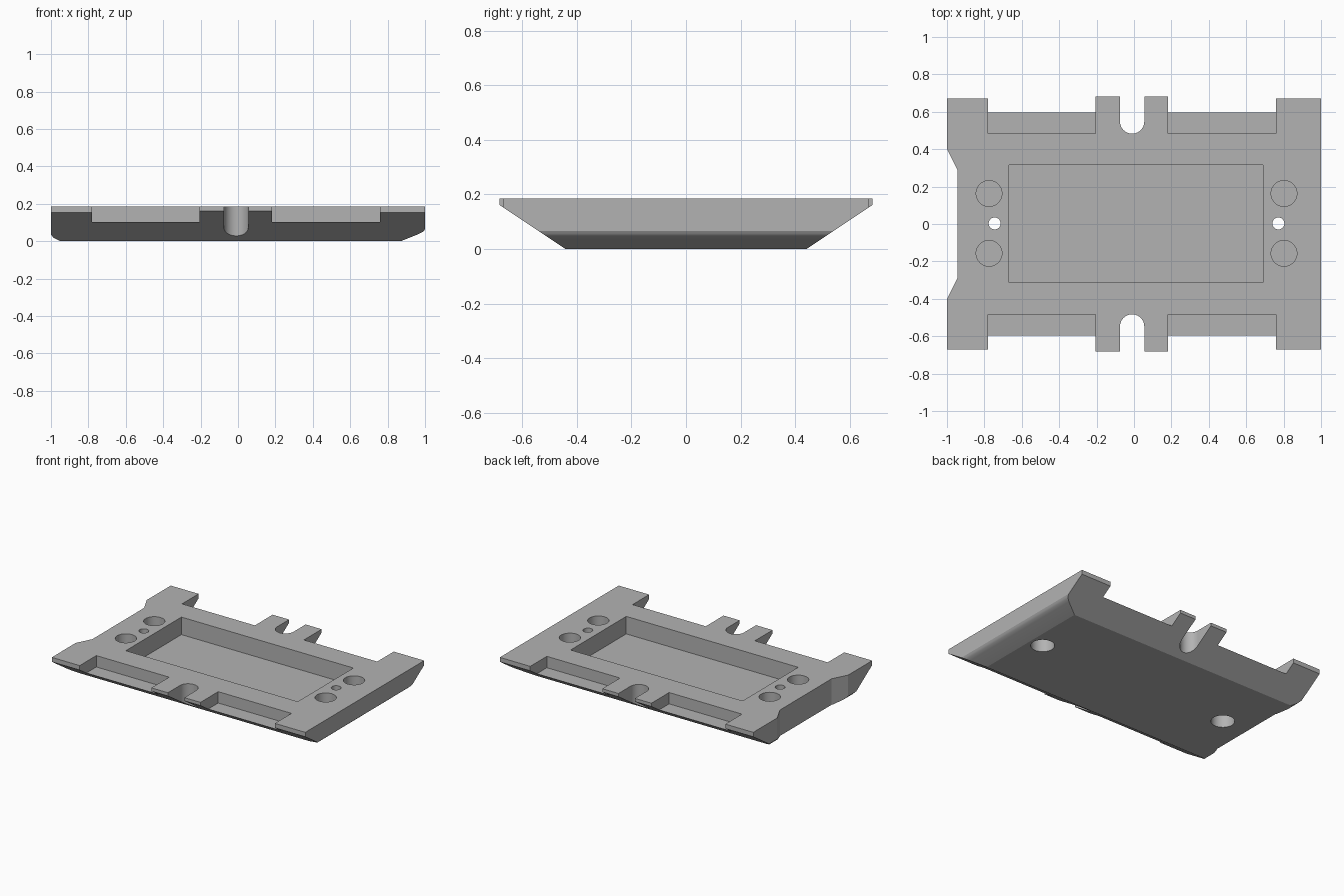
import bpy
import bmesh
from math import radians
from mathutils import Matrix, Vector

default = bpy.data.objects.get("Cube")
if default:
    bpy.data.objects.remove(default, do_unlink=True)

TOP = 0.185
helpers = []


def add_object(name, bm):
    bmesh.ops.recalc_face_normals(bm, faces=bm.faces)
    mesh = bpy.data.meshes.new(name)
    bm.to_mesh(mesh)
    bm.free()
    obj = bpy.data.objects.new(name, mesh)
    bpy.context.scene.collection.objects.link(obj)
    return obj


def prism(name, points, direction):
    """Extrude a closed 3D outline along a direction."""
    bm = bmesh.new()
    face = bm.faces.new([bm.verts.new(p) for p in points])
    moved = bmesh.ops.extrude_face_region(bm, geom=[face])["geom"]
    verts = [v for v in moved if isinstance(v, bmesh.types.BMVert)]
    bmesh.ops.translate(bm, verts=verts, vec=Vector(direction))
    return add_object(name, bm)


def box(name, x0, x1, y0, y1, z0, z1):
    return prism(name, [(x0, y0, z0), (x1, y0, z0), (x1, y1, z0), (x0, y1, z0)],
                 (0, 0, z1 - z0))


def cylinder(name, x, y, radius, z0, z1):
    bm = bmesh.new()
    bmesh.ops.create_cone(bm, cap_ends=True, segments=48, radius1=radius,
                          radius2=radius, depth=z1 - z0,
                          matrix=Matrix.Translation((x, y, (z0 + z1) / 2)))
    return add_object(name, bm)


def combine(cutter, operation="DIFFERENCE"):
    mod = plate.modifiers.new(cutter.name, "BOOLEAN")
    mod.operation = operation
    mod.solver = "EXACT"
    mod.object = cutter
    cutter.hide_render = True
    helpers.append(cutter)


# Plate outline: corner tabs, centre prongs and the notched left end
half = [(-0.945, 0.292), (-1, 0.4), (-1, 0.67), (-0.78, 0.67), (-0.78, 0.64),
        (-0.205, 0.64), (-0.205, 0.683), (0.182, 0.683), (0.182, 0.64),
        (0.76, 0.64), (0.76, 0.67), (1, 0.67)]
outline = half + [(x, -y) for x, y in reversed(half)]
plate = prism("mounting_plate", [(x, y, 0) for x, y in outline], (0, 0, TOP))

# Sloped undersides along the two long edges
slope = [(0.44, 0), (0.7, 0.173), (0.7, 0.3)]
section = slope + [(-y, z) for y, z in reversed(slope)]
combine(prism("long_edge_slopes", [(-1.1, y, z) for y, z in section], (2.2, 0, 0)),
        "INTERSECT")

# Softened lower edges at the two ends
ends = [(-1.1, 0.3), (-1.1, 0.08), (-1, 0.034), (-0.985, 0.018), (-0.95, 0),
        (0.87, 0), (0.965, 0.038), (0.985, 0.048), (0.995, 0.057), (1, 0.066),
        (1.1, 0.3)]
combine(prism("end_chamfers", [(x, -1, z) for x, z in ends], (0, 2, 0)), "INTERSECT")

# Main rectangular recess
combine(box("main_recess", -0.667, 0.69, -0.312, 0.315, 0.06, 0.3))

# Stepped pockets and the round-ended centre slots on both long edges
for side, label in ((1, "back"), (-1, "front")):
    for x0, x1, name in ((-0.78, -0.205, "right"), (0.182, 0.76, "left")):
        ys = sorted((side * 0.483, side * 0.9))
        combine(box(f"{label}_{name}_pocket", x0, x1, *ys, 0.104, 0.3))
    combine(cylinder(f"{label}_slot_end", -0.01, side * 0.548, 0.065, -0.1, 0.3))
    ys = sorted((side * 0.548, side * 0.9))
    combine(box(f"{label}_slot", -0.075, 0.055, *ys, -0.1, 0.3))

# Blind top holes, through holes and their counterbores underneath
for blind_x, through_x, label in ((-0.775, -0.745, "right"), (0.802, 0.772, "left")):
    for y in (-0.157, 0.163):
        combine(cylinder(f"{label}_blind_hole", blind_x, y, 0.069, 0.06, 0.3))
    combine(cylinder(f"{label}_through_hole", through_x, 0.003, 0.032, -0.1, 0.3))
    combine(cylinder(f"{label}_counterbore", through_x, 0.003, 0.077, -0.1, 0.1))

# Apply the cuts and remove the helpers
bpy.context.view_layer.update()
evaluated = plate.evaluated_get(bpy.context.evaluated_depsgraph_get())
finished = bpy.data.meshes.new_from_object(evaluated)
plate.modifiers.clear()
plate.data = finished
for helper in helpers:
    bpy.data.objects.remove(helper, do_unlink=True)

# Plain grey material
grey = bpy.data.materials.new("plain_grey")
grey.use_nodes = True
colour = (0.45, 0.45, 0.45, 1)
grey.diffuse_color = colour
grey.node_tree.nodes["Principled BSDF"].inputs["Base Color"].default_value = colour
plate.data.materials.clear()
plate.data.materials.append(grey)

bpy.ops.object.select_all(action="DESELECT")
plate.select_set(True)
bpy.context.view_layer.objects.active = plate
bpy.ops.object.shade_smooth_by_angle(angle=radians(20))
